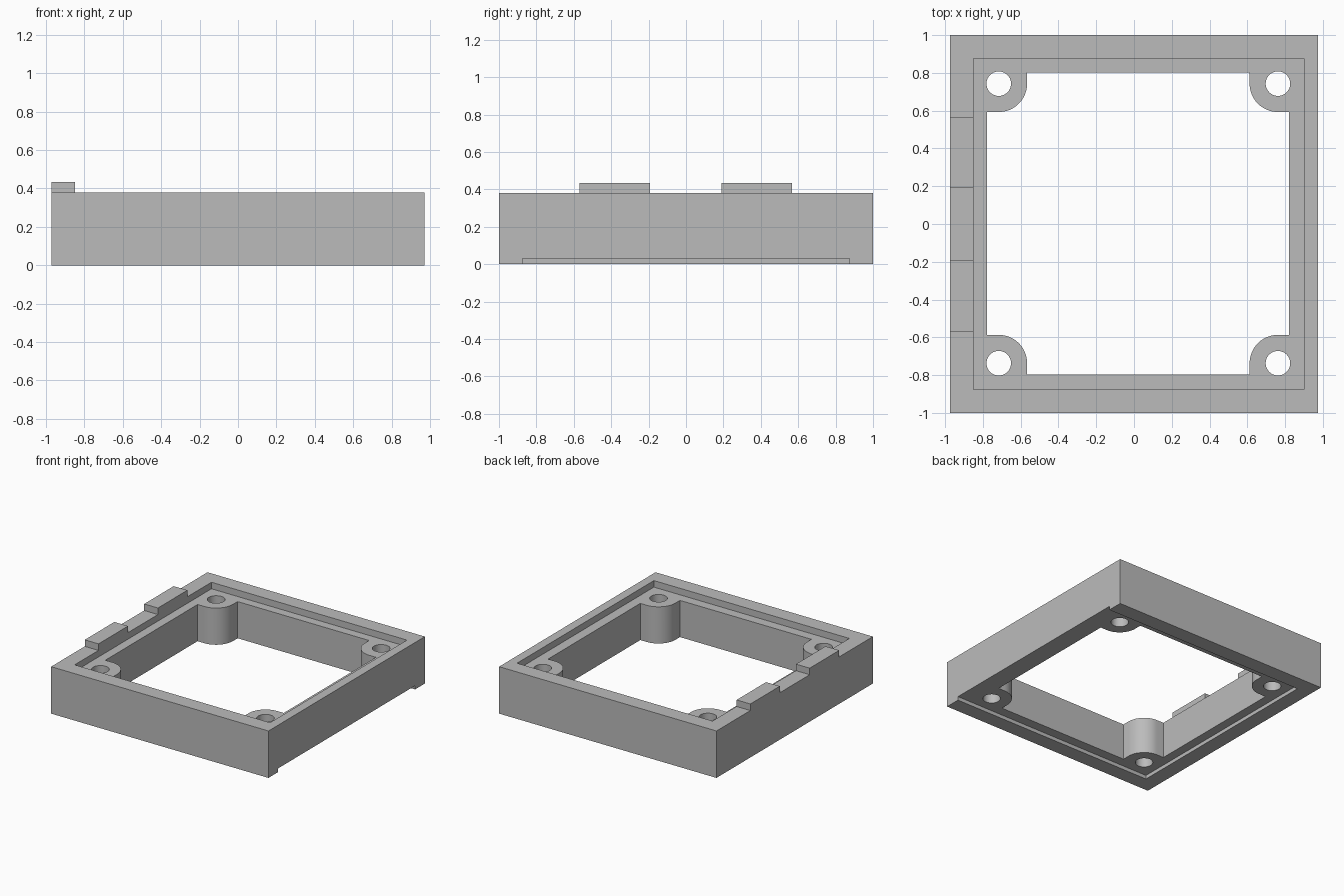
import bpy
import bmesh
import math

cube = bpy.data.objects.get("Cube")
if cube:
    bpy.data.objects.remove(cube, do_unlink=True)

# Overall sizes
HALF_X, HALF_Y, TOP = 0.973, 1.0, 0.38
TOP_DEPTH, BASE_DEPTH, TAB_HEIGHT = 0.053, 0.03, 0.053
LEDGE_X, LEDGE_Y = -0.85, 0.875
HOLE_X, HOLE_Y = (-0.716, 0.762), (-0.737, 0.743)
HOLE_R, BOSS_R = 0.065, 0.15

grey = bpy.data.materials.new("plain grey")
grey.use_nodes = True
grey.diffuse_color = (0.5, 0.5, 0.5, 1)
grey.node_tree.nodes["Principled BSDF"].inputs["Base Color"].default_value = (0.5, 0.5, 0.5, 1)


def prism(name, outline, z0, z1):
    """Extrude a counter-clockwise outline from z0 to z1."""
    bm = bmesh.new()
    face = bm.faces.new([bm.verts.new((x, y, z0)) for x, y in outline])
    side = bmesh.ops.extrude_face_region(bm, geom=[face])["geom"]
    bmesh.ops.translate(bm, vec=(0, 0, z1 - z0),
                        verts=[v for v in side if isinstance(v, bmesh.types.BMVert)])
    bmesh.ops.recalc_face_normals(bm, faces=bm.faces)
    mesh = bpy.data.meshes.new(name)
    bm.to_mesh(mesh)
    bm.free()
    mesh.materials.append(grey)
    obj = bpy.data.objects.new(name, mesh)
    bpy.context.collection.objects.link(obj)
    return obj


def rectangle(x0, x1, y0, y1):
    return [(x0, y0), (x1, y0), (x1, y1), (x0, y1)]


def arc(cx, cy, r, start, sweep, steps):
    return [(cx + r * math.cos(start + sweep * i / steps),
             cy + r * math.sin(start + sweep * i / steps)) for i in range(steps + 1)]


def cut(target, cutter):
    mod = target.modifiers.new(cutter.name, "BOOLEAN")
    mod.operation = "DIFFERENCE"
    mod.solver = "EXACT"
    mod.object = cutter
    bpy.context.view_layer.objects.active = target
    bpy.ops.object.modifier_apply(modifier=mod.name)
    bpy.data.objects.remove(cutter, do_unlink=True)


# Frame block
frame = prism("frame", rectangle(-HALF_X, HALF_X, -HALF_Y, HALF_Y), 0, TOP)

# Central opening, leaving a rounded boss in each corner
x0, x1, y0, y1 = -0.777, 0.82, -0.796, 0.803
(hx0, hx1), (hy0, hy1) = HOLE_X, HOLE_Y
quarter = math.pi / 2
opening = [(x0, hy0 + BOSS_R)]
opening += arc(hx0, hy0, BOSS_R, quarter, -quarter, 16) + [(hx0 + BOSS_R, y0)]
opening += [(hx1 - BOSS_R, y0)] + arc(hx1, hy0, BOSS_R, math.pi, -quarter, 16)
opening += [(x1, hy0 + BOSS_R), (x1, hy1 - BOSS_R)]
opening += arc(hx1, hy1, BOSS_R, -quarter, -quarter, 16) + [(hx1 - BOSS_R, y1)]
opening += [(hx0 + BOSS_R, y1)] + arc(hx0, hy1, BOSS_R, 0, -quarter, 16)
opening += [(x0, hy1 - BOSS_R)]
cut(frame, prism("opening_cutter", opening, -0.1, 0.6))

# Screw holes through the bosses
for hx in HOLE_X:
    for hy in HOLE_Y:
        circle = arc(hx, hy, HOLE_R, 0, 2 * math.pi, 40)[:-1]
        cut(frame, prism("hole_cutter", circle, -0.1, 0.6))

# Shallow recess on top, and one underneath that runs out through the +x side
cut(frame, prism("top_recess_cutter", rectangle(LEDGE_X, 0.9, -LEDGE_Y, LEDGE_Y),
                 TOP - TOP_DEPTH, 0.6))
cut(frame, prism("base_recess_cutter", rectangle(LEDGE_X, 1.1, -LEDGE_Y, LEDGE_Y),
                 -0.1, BASE_DEPTH))

# Locating tabs on the -x rim
for name, ya, yb in (("front_tab", -0.57, -0.192), ("back_tab", 0.19, 0.567)):
    prism(name, rectangle(-HALF_X, LEDGE_X, ya, yb), TOP, TOP + TAB_HEIGHT)

# Smooth the round walls, keep the corners crisp
bpy.ops.object.select_all(action="DESELECT")
frame.select_set(True)
bpy.context.view_layer.objects.active = frame
bpy.ops.object.shade_smooth_by_angle(angle=math.radians(30))
